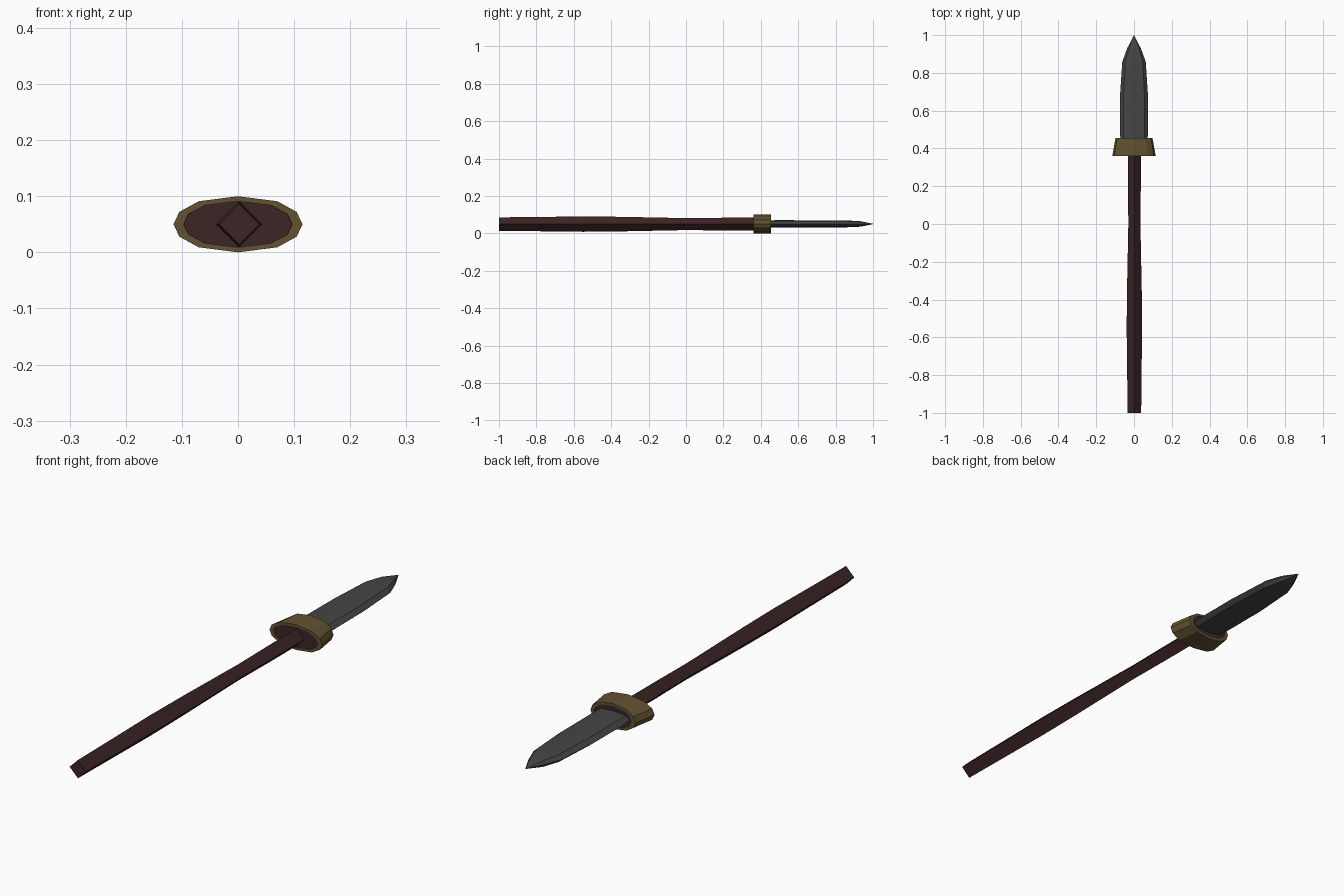
import bpy, bmesh, math

if "Cube" in bpy.data.objects:
    bpy.data.objects.remove(bpy.data.objects["Cube"])

ZC = 0.05


def material(name, rgb):
    m = bpy.data.materials.new(name)
    m.diffuse_color = (*rgb, 1)
    m.use_nodes = True
    m.node_tree.nodes["Principled BSDF"].inputs["Base Color"].default_value = m.diffuse_color
    return m


WOOD = material("dark wood", (0.045, 0.018, 0.019))
BRASS = material("dull brass", (0.125, 0.085, 0.03))
STEEL = material("dark steel", (0.06, 0.06, 0.06))


def ellipse(y, rx, rz, n, cx=0.0):
    return [(cx + rx * math.cos(2 * math.pi * i / n), y,
             ZC + rz * math.sin(2 * math.pi * i / n)) for i in range(n)]


def loft(name, rings, mat, caps=True, closed=False):
    """Skin a list of equal-sized rings along y."""
    bm = bmesh.new()
    vs = [[bm.verts.new(p) for p in r] for r in rings]
    pairs = list(zip(vs, vs[1:]))
    if closed:
        pairs.append((vs[-1], vs[0]))
    for a, b in pairs:
        for i in range(len(a)):
            j = (i + 1) % len(a)
            bm.faces.new((a[i], a[j], b[j], b[i]))
    if caps and not closed:
        bm.faces.new(vs[0])
        bm.faces.new(vs[-1])
    bmesh.ops.remove_doubles(bm, verts=bm.verts, dist=1e-5)
    bmesh.ops.recalc_face_normals(bm, faces=bm.faces)
    me = bpy.data.meshes.new(name)
    bm.to_mesh(me)
    bm.free()
    me.materials.append(mat)
    ob = bpy.data.objects.new(name, me)
    bpy.context.collection.objects.link(ob)
    return ob


# Shaft: four-sided, gently swelling toward the rear
shaft = [(-1, 0.036), (-0.8, 0.038), (-0.55, 0.041), (-0.35, 0.039),
         (0, 0.032), (0.2, 0.034), (0.43, 0.034)]
loft("shaft", [ellipse(y, r, r, 4, 0.002) for y, r in shaft], WOOD)

# Guard: twelve-sided tapered collar, open through the middle
N = 12


def collar_ring(y, rx, rz):
    # fuller than an ellipse near the sides
    half = [(1, 0), (0.91, 0.44), (0.61, 0.82), (0, 1)]
    quad = half + [(-x, z) for x, z in half[-2::-1]]
    full = quad + [(x, -z) for x, z in quad[-2:0:-1]]
    return [(rx * x, y, ZC + rz * z) for x, z in full]


loft("guard_collar", [collar_ring(0.36, 0.115, 0.05), collar_ring(0.455, 0.098, 0.05),
                      collar_ring(0.455, 0.082, 0.041), collar_ring(0.36, 0.097, 0.041)],
     BRASS, closed=True)

# Wooden core filling the collar
loft("guard_core", [collar_ring(0.363, 0.098, 0.0425), collar_ring(0.452, 0.084, 0.0425)], WOOD)

# Blade: bevelled lens section narrowing to a point
section = [(1, 0), (0.75, 0.8), (0, 1), (-0.75, 0.8),
           (-1, 0), (-0.75, -0.8), (0, -1), (0.75, -0.8)]
blade = [(0.44, 0.072, 0.019), (0.5, 0.074, 0.02), (0.68, 0.074, 0.019),
         (0.86, 0.062, 0.018), (0.93, 0.036, 0.015), (1.0, 0.0005, 0.001)]
loft("blade", [[(w * x, y, ZC + 0.001 + t * z) for x, z in section]
               for y, w, t in blade], STEEL)
